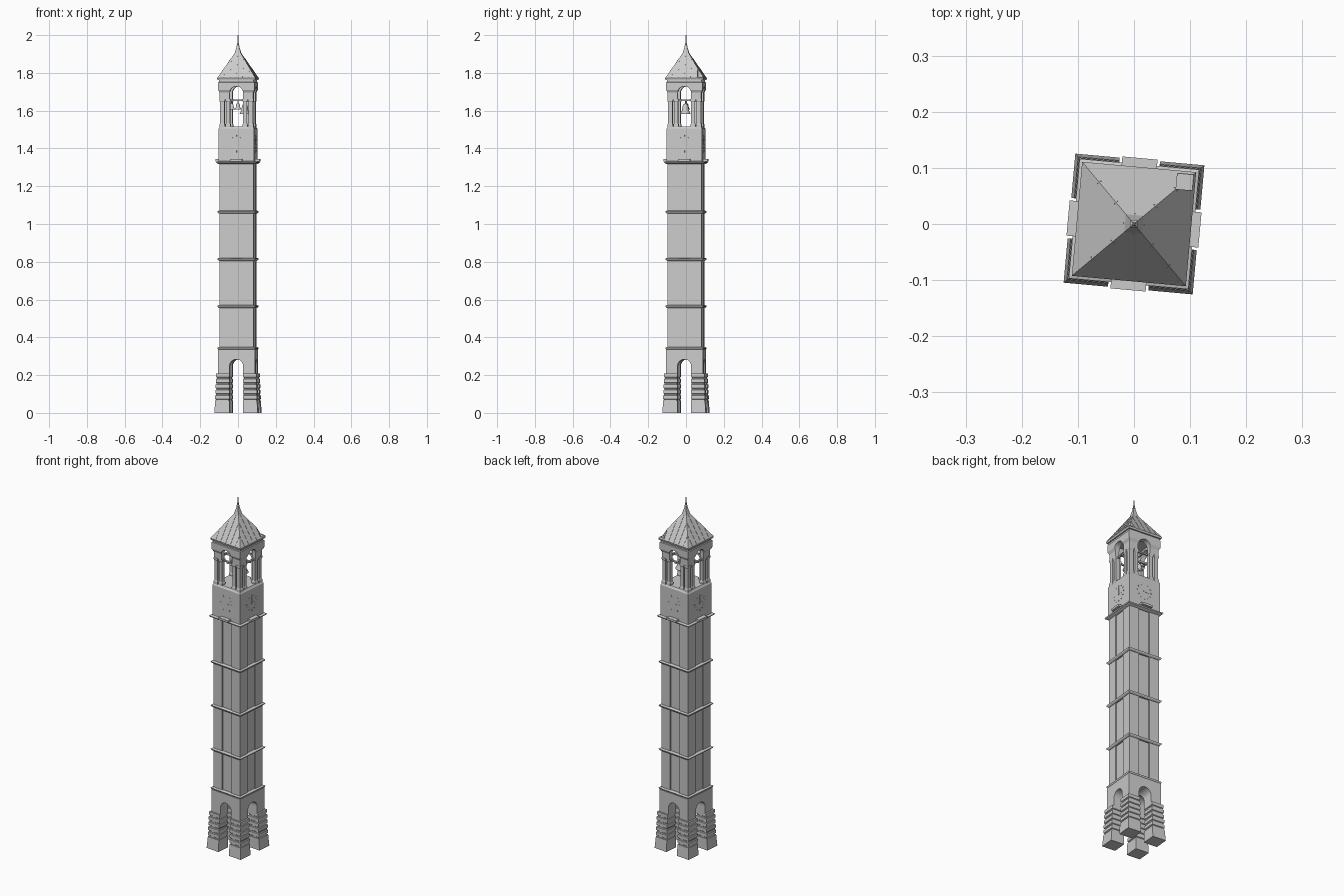
import bpy, bmesh, math
from mathutils import Matrix, Vector

if "Cube" in bpy.data.objects:
    bpy.data.objects.remove(bpy.data.objects["Cube"], do_unlink=True)

TURN = math.radians(-5.2)
stone = bpy.data.materials.new("grey stone")
stone.use_nodes = True
stone.diffuse_color = (0.6, 0.6, 0.6, 1)
stone.node_tree.nodes["Principled BSDF"].inputs["Base Color"].default_value = (0.6, 0.6, 0.6, 1)


def finish(name, bm, smooth=False):
    bmesh.ops.recalc_face_normals(bm, faces=bm.faces)
    mesh = bpy.data.meshes.new(name)
    bm.to_mesh(mesh)
    bm.free()
    mesh.materials.append(stone)
    for p in mesh.polygons:
        p.use_smooth = smooth
    ob = bpy.data.objects.new(name, mesh)
    bpy.context.collection.objects.link(ob)
    ob.rotation_euler.z = TURN
    return ob


def loft(bm, rings):
    """Skin closed rings of points and cap both ends."""
    rows = [[bm.verts.new(p) for p in ring] for ring in rings]
    n = len(rows[0])
    for a, b in zip(rows, rows[1:]):
        for i in range(n):
            j = (i + 1) % n
            bm.faces.new((a[i], a[j], b[j], b[i]))
    bm.faces.new(rows[0][::-1])
    bm.faces.new(rows[-1])


def square(h, z, cx=0, cy=0):
    return [(cx + sx * h, cy + sy * h, z) for sx, sy in ((-1, -1), (1, -1), (1, 1), (-1, 1))]


def box(bm, x0, x1, y0, y1, z0, z1):
    loft(bm, [[(x0, y0, z), (x1, y0, z), (x1, y1, z), (x0, y1, z)] for z in (z0, z1)])


def tower_part(name, profile):
    bm = bmesh.new()
    loft(bm, [square(h, z) for h, z in profile])
    return finish(name, bm)


def four_sides(bm):
    """Repeat everything on the front side around the tower."""
    source = list(bm.verts) + list(bm.edges) + list(bm.faces)
    for k in range(1, 4):
        new = bmesh.ops.duplicate(bm, geom=source)["geom"]
        verts = [v for v in new if isinstance(v, bmesh.types.BMVert)]
        bmesh.ops.rotate(bm, verts=verts, matrix=Matrix.Rotation(k * math.pi / 2, 3, 'Z'))


def cut(ob, cutter):
    mod = ob.modifiers.new("cut", 'BOOLEAN')
    mod.operation = 'DIFFERENCE'
    mod.solver = 'EXACT'
    mod.object = cutter
    bpy.context.view_layer.update()
    result = bpy.data.meshes.new_from_object(ob.evaluated_get(bpy.context.evaluated_depsgraph_get()))
    ob.modifiers.clear()
    ob.data = result
    bpy.data.objects.remove(cutter, do_unlink=True)


def arch_cutter(half, bottom, spring, turned):
    pts = [(half, bottom)]
    pts += [(half * math.cos(math.pi * i / 12), spring + half * math.sin(math.pi * i / 12)) for i in range(13)]
    pts += [(-half, bottom)]
    bm = bmesh.new()
    loft(bm, [[(x, y, z) if not turned else (y, x, z) for x, z in pts] for y in (-0.2, 0.2)])
    return finish("arch_cutter", bm)


# Four rusticated legs
bm = bmesh.new()
INNER = 0.036


def leg_ring(outer, z, inset=0):
    mid, half = (outer + INNER) / 2, (outer - INNER) / 2
    return square(half - inset, z, mid, -mid)


rings = [leg_ring(0.1155, 0), leg_ring(0.111, 0.065)]
COURSES = 5
step = 0.145 / COURSES
for i in range(COURSES):
    z, outer = 0.065 + i * step, 0.111 - 0.001 * i
    rings += [leg_ring(outer, z, 0.004), leg_ring(outer, z + 0.006, 0.004),
              leg_ring(outer, z + 0.009), leg_ring(outer, z + step - 0.002)]
loft(bm, rings)
four_sides(bm)
finish("rusticated_legs", bm)

# Arched base storey
base = tower_part("arched_base", [(0.098, 0.2), (0.098, 0.335)])
for turned in (False, True):
    cut(base, arch_cutter(INNER, 0.1, 0.248, turned))

# Shaft: corner piers with a shallow recessed panel on each side
bm = bmesh.new()
P, D, W = 0.09, 0.084, 0.032
quarter = [(-P, -P), (-W, -P), (-W, -D), (W, -D), (W, -P)]
outline = []
for k in range(4):
    turn = Matrix.Rotation(k * math.pi / 2, 2)
    outline += [tuple(turn @ Vector(p)) for p in quarter]
loft(bm, [[(x, y, z) for x, y in outline] for z in (0.335, 1.33)])
finish("shaft", bm)

# String courses
for i, z in enumerate((0.34, 0.563, 0.813, 1.063, 1.325)):
    w = 0.107 if i == 4 else 0.101
    tower_part("string_course_%d" % (i + 1),
               [(0.092, z - 0.008), (w - 0.002, z - 0.002), (w, z + 0.004), (0.094, z + 0.008)])

# Clock storey, with a bevelled shoulder
tower_part("clock_storey", [(0.094, 1.328), (0.094, 1.505), (0.087, 1.517)])

# Small ledges below the clocks
bm = bmesh.new()
box(bm, -0.0315, 0.0315, -0.118, -0.09, 1.332, 1.344)
four_sides(bm)
finish("clock_ledges", bm)

# Clock hour marks and hands
bm = bmesh.new()
CZ = 1.425


def clock_mark(angle, r0, r1, w):
    along = Vector((math.sin(angle), 0, math.cos(angle)))
    side = Vector((math.cos(angle), 0, -math.sin(angle))) * w
    centre = Vector((0, 0, CZ))
    ring = [centre + along * r0 - side, centre + along * r0 + side,
            centre + along * r1 + side, centre + along * r1 - side]
    loft(bm, [[p + Vector((0, y, 0)) for p in ring] for y in (-0.0955, -0.0935)])


for i in range(12):
    clock_mark(i * math.pi / 6, 0.037, 0.046, 0.002)
clock_mark(0, -0.006, 0.033, 0.0015)
clock_mark(math.radians(100), -0.006, 0.023, 0.002)
four_sides(bm)
finish("clock_faces", bm)

# Belfry columns: a corner pier and a column beside each opening
bm = bmesh.new()
for cx, cy, r in ((0.076, -0.076, 0.011), (0.045, -0.076, 0.010), (0.076, -0.045, 0.010)):
    loft(bm, [square(h, z, cx, cy) for h, z in
              ((r + 0.003, 1.51), (r + 0.003, 1.527), (r, 1.533), (r, 1.645), (r + 0.003, 1.652), (r + 0.003, 1.662))])
four_sides(bm)
finish("belfry_columns", bm)

# Belfry arcade and cornice
arcade = tower_part("belfry_arcade", [(0.089, 1.66), (0.089, 1.695), (0.097, 1.71), (0.097, 1.75),
                                      (0.092, 1.752), (0.092, 1.768)])
cut(arcade, tower_part("cavity_cutter", [(0.066, 1.6), (0.066, 1.74)]))
for turned in (False, True):
    cut(arcade, arch_cutter(INNER, 1.6, 1.693, turned))

# Bell beams
bm = bmesh.new()
box(bm, -0.085, 0.085, -0.005, 0.005, 1.65, 1.66)
box(bm, -0.005, 0.005, -0.085, 0.085, 1.65, 1.66)
four_bars = 0.08
for s in (-1, 1):
    box(bm, -four_bars, four_bars, s * 0.076 - 0.004, s * 0.076 + 0.004, 1.652, 1.66)
    box(bm, s * 0.076 - 0.004, s * 0.076 + 0.004, -four_bars, four_bars, 1.652, 1.66)
finish("bell_beams", bm)

# Bells
for name, x, r in (("left_bell", 0.036, 0.028), ("middle_bell", 0, 0.018), ("right_bell", -0.034, 0.018)):
    bm = bmesh.new()
    prof = [(1, 0), (0.95, -0.15), (0.65, -0.7), (0.55, -1.4), (0.4, -1.8), (0.12, -1.9), (0.12, -2.5)]
    top = 1.582 if r > 0.02 else 1.605
    loft(bm, [[(x + a * r * math.cos(t * math.pi / 8), a * r * math.sin(t * math.pi / 8), top - b * r)
               for t in range(16)] for a, b in prof])
    finish(name, bm, smooth=True)

# Roof with spire and one open back corner
roof = tower_part("roof", [(0.1, 1.762), (0.102, 1.772), (0.016, 1.905), (0.008, 1.935), (0.003, 1.96), (0.002, 2.0)])
bm = bmesh.new()
box(bm, 0.069, 0.098, 0.069, 0.097, 1.775, 1.9)
cut(roof, finish("corner_cutter", bm))
tower_part("finial_collar", [(0.003, 1.948), (0.007, 1.953), (0.003, 1.958)])

# Raised roof seams following the slope
bm = bmesh.new()
for x in (-0.066, -0.033, 0, 0.033, 0.066):
    high = max(abs(x) + 0.004, 0.018)
    ends = [(0.101, 1.7735), (high, 1.7735 + (0.101 - high) * 1.545)]
    loft(bm, [[(x + sx * 0.0012, -y + dy, z + dz) for sx, dy, dz in
               ((-1, 0.002, -0.002), (1, 0.002, -0.002), (1, -0.001, 0.001), (-1, -0.001, 0.001))]
              for y, z in ends])
four_sides(bm)
finish("roof_seams", bm)
